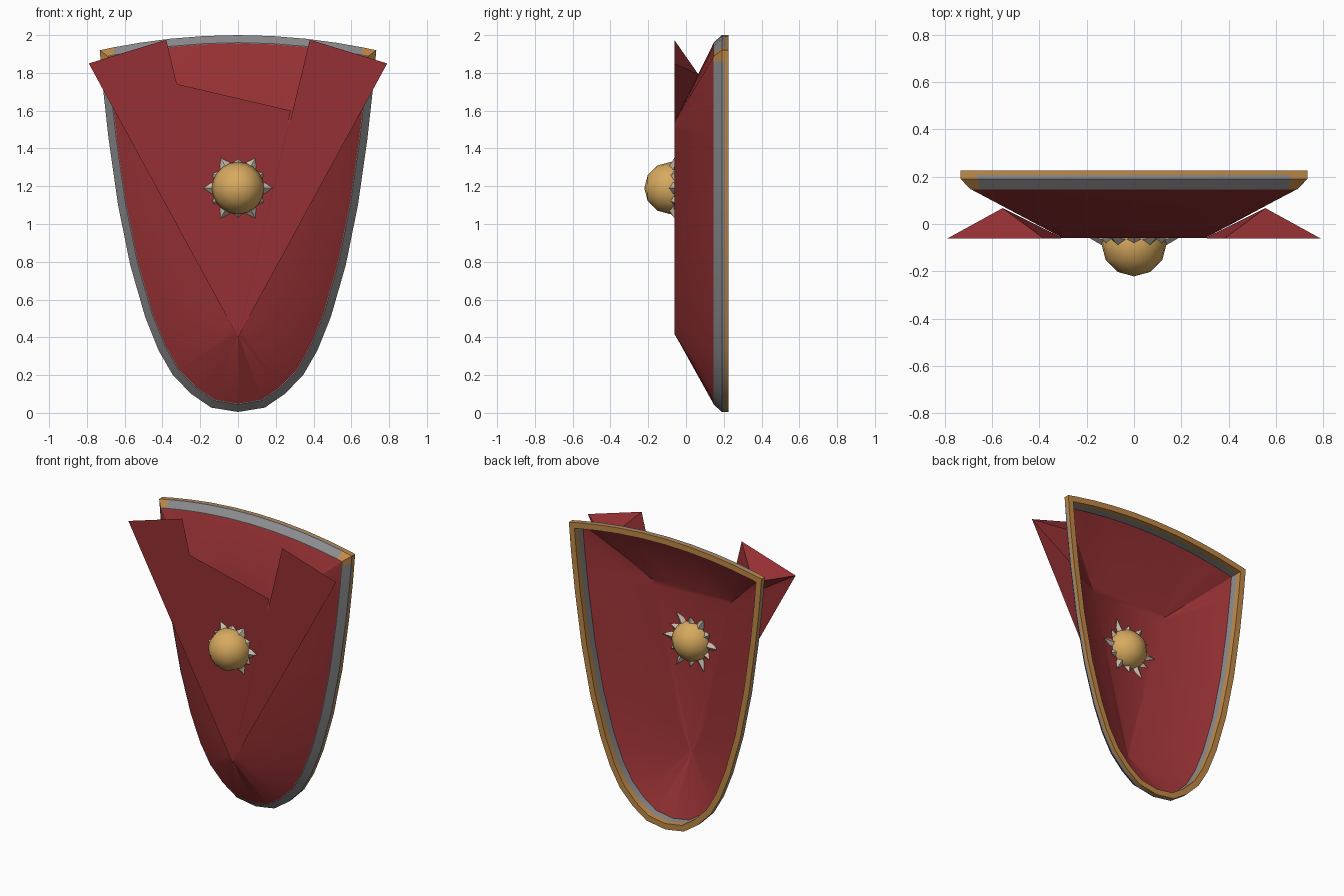
import bpy, math
from mathutils import Vector

if "Cube" in bpy.data.objects:
    bpy.data.objects.remove(bpy.data.objects["Cube"])


def mat(name, rgb):
    m = bpy.data.materials.new(name)
    m.diffuse_color = (*rgb, 1)
    m.use_nodes = True
    m.node_tree.nodes["Principled BSDF"].inputs["Base Color"].default_value = m.diffuse_color
    return m


RED = mat("deep red", (0.30, 0.03, 0.033))
STEEL = mat("steel grey", (0.26, 0.26, 0.27))
BRONZE = mat("bronze", (0.52, 0.25, 0.065))
GOLD = mat("pale gold", (0.68, 0.40, 0.115))
BONE = mat("bone", (0.58, 0.51, 0.41))


def build(name, verts, faces, mats, smooth=True):
    me = bpy.data.meshes.new(name)
    me.from_pydata(verts, [], faces)
    for m in mats:
        me.materials.append(m)
    ob = bpy.data.objects.new(name, me)
    bpy.context.collection.objects.link(ob)
    if smooth:
        bpy.ops.object.select_all(action='DESELECT')
        ob.select_set(True)
        bpy.context.view_layer.objects.active = ob
        bpy.ops.object.shade_smooth_by_angle(angle=math.radians(30))
    return ob


# Shield outline in x, z, counter-clockwise from the bottom tip
right = [(0.142, 0.028), (0.247, 0.1), (0.345, 0.2), (0.42, 0.33), (0.492, 0.51),
         (0.57, 0.78), (0.635, 1.1), (0.685, 1.45), (0.715, 1.72), (0.727, 1.86), (0.732, 1.92)]
top = [(x, 2 - 0.08 * (x / 0.732) ** 2) for x in (0.66, 0.52, 0.36, 0.18)]
half = right + top
outline = [(0, 0.005)] + half + [(0, 2)] + [(-x, z) for x, z in reversed(half)]
N = len(outline)


def inset(i, d):
    """Outline point i moved inward by d with a mitred corner."""
    p, a, b = (Vector(outline[k % N]) for k in (i, i - 1, i + 1))
    e1, e2 = (p - a).normalized(), (b - p).normalized()
    n1, n2 = Vector((-e1.y, e1.x)), Vector((-e2.y, e2.x))
    n = (n1 + n2).normalized()
    return p + n * d / max(n.dot(n1), 0.5)


# Rim: a closed profile (inset, y) swept around the outline
profile = [(0.04, 0.145), (0.0, 0.19), (0.0, 0.206), (0.0, 0.226),
           (0.04, 0.226), (0.042, 0.19), (0.046, 0.145)]
P = len(profile)
verts, faces = [], []
for i in range(N):
    for d, y in profile:
        q = inset(i, d)
        verts.append((q.x, y, q.y))
for i in range(N):
    j = (i + 1) % N
    for k in range(P):
        l = (k + 1) % P
        faces.append((i * P + k, j * P + k, j * P + l, i * P + l))
rim = build("rim", verts, faces, [STEEL, BRONZE])
for f in rim.data.polygons:
    c = f.center
    strip = f.index % P
    corner = abs(c.x) > 0.66 and c.z > 1.85
    f.material_index = 1 if strip in (2, 3, 4) or (corner and strip < 5) else 0

# Shield body: sloped sides down to a flat front panel
FRONT = -0.06
verts, faces = [], []
for i in range(N):
    q = inset(i, 0.04)
    verts.append((q.x, 0.147, q.y))
for i in range(N):
    q = inset(i, 0.41)
    x = min(abs(q.x), 0.3)
    side = outline[i][0]
    if side == 0 or q.x * side < 0:
        x = 0
    verts.append((math.copysign(x, side), FRONT, min(q.y, 1.54)))
for i in range(N):
    j = (i + 1) % N
    faces.append((i, j, N + j, N + i))
faces.append(tuple(range(N, 2 * N)))
build("shield_body", verts, faces, [RED])

# Flat front plates with folded wings at the upper corners
Y = FRONT - 0.002
for s, side in ((1, "right"), (-1, "left")):
    v = [(s * 0.79, Y, 1.85), (s * 0.38, Y, 1.975), (0, Y, 0.4),
         (s * 0.555, 0.067, 1.79), (s * 0.3, FRONT, 1.54)]
    f = [(0, 1, 2), (0, 1, 3), (0, 3, 4), (1, 3, 4)]
    if s < 0:
        f = [t[::-1] for t in f]
    f[0] = f[0][::-1]
    build("wing_" + side, v, f, [RED], False)
build("front_plate", [(-0.79, Y, 1.85), (0, Y, 0.4), (0.28, Y, 1.6)], [(0, 1, 2)], [RED], False)

# Central boss
C = Vector((0, -0.083, 1.19))
bpy.ops.mesh.primitive_uv_sphere_add(segments=20, ring_count=6, radius=0.138, location=C,
                                     rotation=(math.pi / 2, 0, 0))
boss = bpy.context.object
boss.name = "boss"
boss.data.materials.append(GOLD)
bpy.ops.object.shade_smooth()

# Ring of pointed rays around the boss, alternating long and short
verts, faces = [], []
for k in range(12):
    a = k * math.pi / 6
    r = Vector((math.cos(a), 0, math.sin(a)))
    t = Vector((-r.z, 0, r.x))
    tip = 0.212 if k % 2 == 0 else 0.172
    base = Vector((0, -0.07, 1.19)) + r * 0.115
    b = len(verts)
    verts += [base + t * 0.038, base + Vector((0, -0.032, 0)), base - t * 0.038,
              base + Vector((0, 0.03, 0)), Vector((0, -0.045, 1.19)) + r * tip]
    faces += [(b + m, b + (m + 1) % 4, b + 4) for m in range(4)]
    faces.append((b + 3, b + 2, b + 1, b))
build("rays", verts, faces, [BONE], False)
